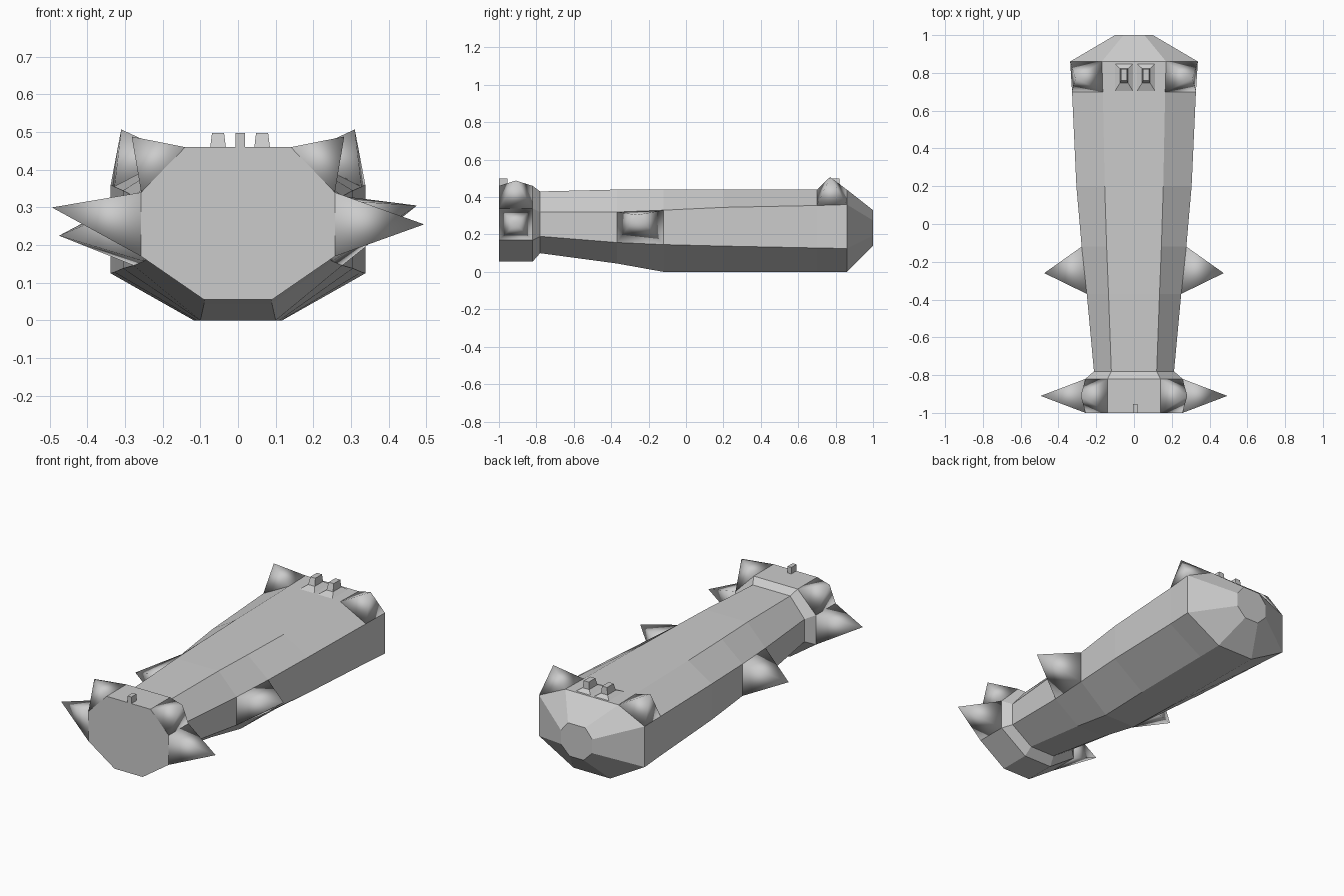
import bpy
import math
from mathutils import Vector

if "Cube" in bpy.data.objects:
    bpy.data.objects.remove(bpy.data.objects["Cube"])


def make_object(name, verts, faces, smooth=False):
    mesh = bpy.data.meshes.new(name)
    mesh.from_pydata(verts, [], faces)
    mesh.update()
    for p in mesh.polygons:
        p.use_smooth = smooth
    ob = bpy.data.objects.new(name, mesh)
    bpy.context.collection.objects.link(ob)
    return ob


def loft(name, rings, smooth=False):
    n = len(rings[0])
    verts = [v for r in rings for v in r]
    faces = [tuple(reversed(range(n))), tuple(range(len(verts) - n, len(verts)))]
    for k in range(len(rings) - 1):
        for i in range(n):
            j = (i + 1) % n
            faces.append((k * n + i, k * n + j, (k + 1) * n + j, (k + 1) * n + i))
    ob = make_object(name, verts, faces, smooth)
    return ob


def octagon(y, top, top_z, side, hi, lo, bottom, bottom_z):
    half = [(bottom, bottom_z), (side, lo), (side, hi), (top, top_z)]
    right = [(x, y, z) for x, z in half]
    left = [(-x, y, z) for x, z in reversed(half)]
    # counter-clockwise seen from +y
    return list(reversed(right + left))


# Hull sections: y, top half width, top z, side x, side upper z, side lower z, bottom half width, bottom z
sections = [
    (-1.00, 0.14, 0.46, 0.257, 0.34, 0.17, 0.09, 0.055),
    (-0.82, 0.14, 0.46, 0.257, 0.34, 0.17, 0.09, 0.055),
    (-0.78, 0.12, 0.43, 0.212, 0.32, 0.19, 0.08, 0.10),
    (-0.37, 0.135, 0.44, 0.25, 0.32, 0.157, 0.09, 0.045),
    (-0.12, 0.145, 0.44, 0.277, 0.33, 0.146, 0.10, 0.0),
    (0.20, 0.155, 0.44, 0.305, 0.345, 0.138, 0.11, 0.0),
    (0.70, 0.165, 0.44, 0.328, 0.355, 0.128, 0.115, 0.0),
    (0.86, 0.17, 0.44, 0.338, 0.36, 0.125, 0.117, 0.0),
    (1.00, 0.055, 0.33, 0.10, 0.275, 0.195, 0.045, 0.14),
]
loft("hull", [octagon(*s) for s in sections])


def spike(name, base, tip):
    # four-sided smooth pyramid grown out of a hull panel
    centre = sum((Vector(b) for b in base), Vector()) / 4
    if (Vector(base[1]) - Vector(base[0])).cross(
            Vector(base[2]) - Vector(base[1])).dot(Vector(tip) - centre) < 0:
        base = base[::-1]
    return make_object(name, list(base) + [tip],
                       [(i, (i + 1) % 4, 4) for i in range(4)] + [(3, 2, 1, 0)], True)


def panel(a, b, s, upper):
    # corners of a side panel, or of the sloped panel above it
    pts = []
    for sec in (sections[a], sections[b]):
        y, top, tz, side, hi, lo = sec[:6]
        edge = [(s * side, y, hi), (s * top, y, tz)] if upper else [(s * side, y, lo), (s * side, y, hi)]
        pts.append(edge)
    return pts[0] + pts[1][::-1]


for s, label in ((-1, "left"), (1, "right")):
    spike(label + "_head_side_spike", panel(0, 1, s, False), (s * 0.494, -0.91, 0.2775 - s * 0.0225))
    spike(label + "_head_top_spike", panel(0, 1, s, True), (s * 0.282, -0.91, 0.488))
    spike(label + "_middle_spike", panel(3, 4, s, False), (s * 0.475, -0.26, 0.265 + s * 0.04))
    spike(label + "_tail_spike", panel(6, 7, s, True), (s * 0.31, 0.77, 0.507))


def rect_ring(cx, cy, hx, hy, z):
    return [(cx - hx, cy - hy, z), (cx + hx, cy - hy, z), (cx + hx, cy + hy, z), (cx - hx, cy + hy, z)]


# Flared studs near the tail
for cx, label in ((-0.053, "left"), (0.064, "right")):
    ob = loft(label + "_stud", [rect_ring(cx, 0.775, 0.05, 0.075, 0.438),
                                rect_ring(cx, 0.785, 0.021, 0.038, 0.457),
                                rect_ring(cx, 0.79, 0.016, 0.03, 0.498)])

# Small sight block at the front
loft("sight", [rect_ring(0.006, -0.977, 0.012, 0.023, 0.45), rect_ring(0.006, -0.977, 0.012, 0.023, 0.498)])
